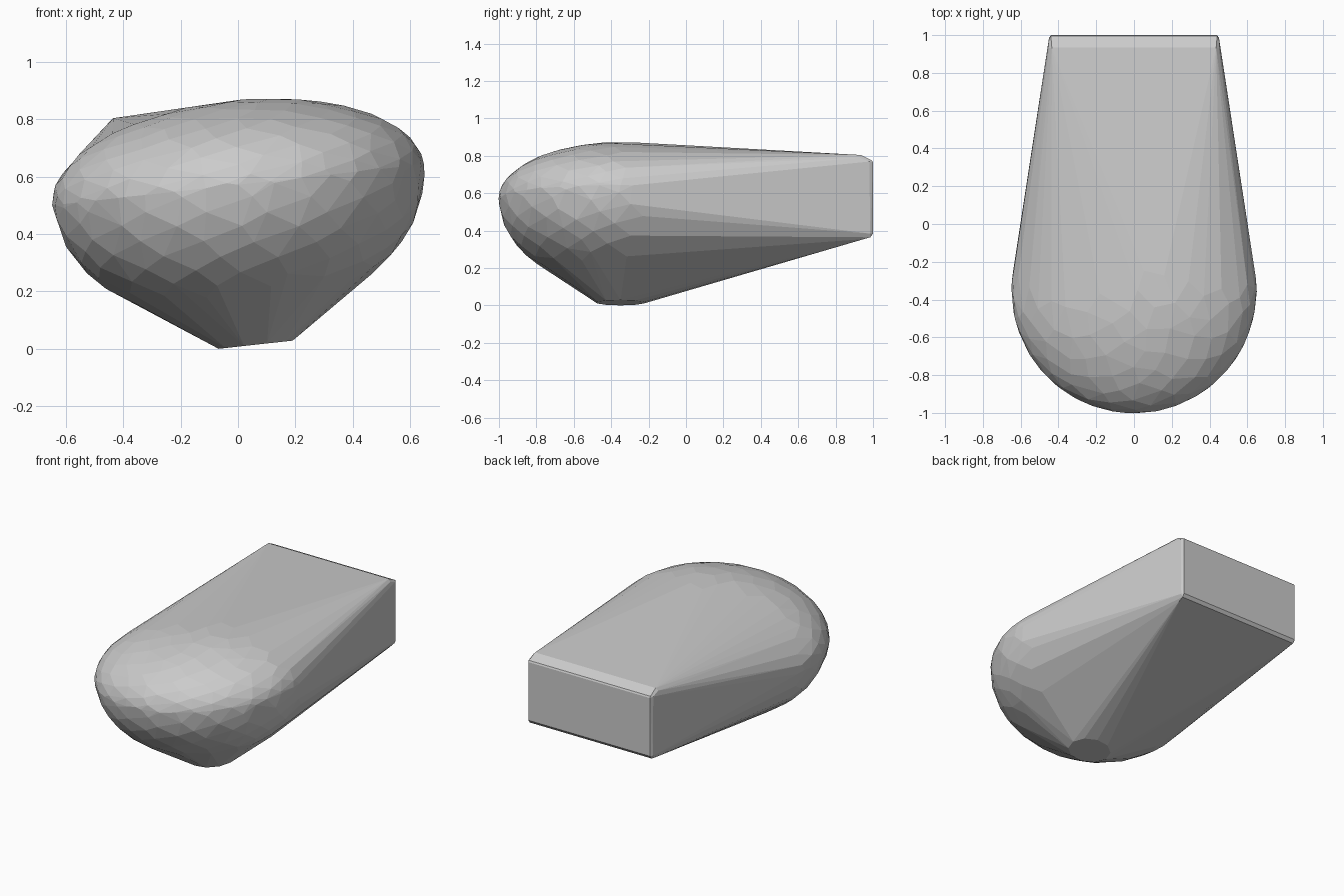
import bpy, bmesh, math, random
from mathutils import Vector, Matrix

if "Cube" in bpy.data.objects:
    bpy.data.objects.remove(bpy.data.objects["Cube"])

random.seed(4)
bm = bmesh.new()
tilt = math.radians(-6.3)
place = Matrix.Translation((0, -0.35, 0.573)) @ Matrix.Rotation(tilt, 4, 'Y')


def add(p, m=Matrix()):
    bm.verts.new(m @ Vector(p))


def ring(radius, z, count):
    for i in range(count):
        a = 2 * math.pi * i / count
        add((radius * math.cos(a), radius * math.sin(a), z), place)


# Faceted rounded head: flatter above the ridge, deeper below
N = 330
for i in range(N):
    u = 1 - 2 * (i + 0.5) / N
    a = i * math.pi * (3 - math.sqrt(5)) + random.uniform(-0.06, 0.06)
    r = math.sqrt(1 - u * u)
    add((0.652 * r * math.cos(a), 0.652 * r * math.sin(a),
         u * (0.295 if u > 0 else 0.48)), place)

# Ridge around the head and small foot disc at the bottom
ring(0.652, 0, 36)
ring(0.13, -0.561, 10)

# Back block with bevelled edges
for s in (-1, 1):
    for x, y, z in ((0.435, 0.935, 0.805), (0.45, 0.93, 0.79),
                    (0.45, 0.98, 0.77), (0.44, 0.995, 0.775), (0.44, 1.0, 0.765),
                    (0.45, 0.985, 0.385), (0.44, 1.0, 0.385),
                    (0.44, 0.985, 0.365), (0.435, 0.95, 0.355)):
        add((s * x, y, z))

# Wrap everything in one convex shell
bmesh.ops.convex_hull(bm, input=bm.verts[:])
loose = [v for v in bm.verts if not v.link_faces]
bmesh.ops.delete(bm, geom=loose, context='VERTS')
bmesh.ops.dissolve_limit(bm, angle_limit=math.radians(3),
                         verts=bm.verts[:], edges=bm.edges[:])
bmesh.ops.recalc_face_normals(bm, faces=bm.faces[:])

# Stand on the ground
low = min(v.co.z for v in bm.verts)
bmesh.ops.translate(bm, vec=(0, 0, -low), verts=bm.verts[:])

mesh = bpy.data.meshes.new("faceted_shell")
bm.to_mesh(mesh)
bm.free()
bpy.context.collection.objects.link(bpy.data.objects.new("faceted_shell", mesh))
